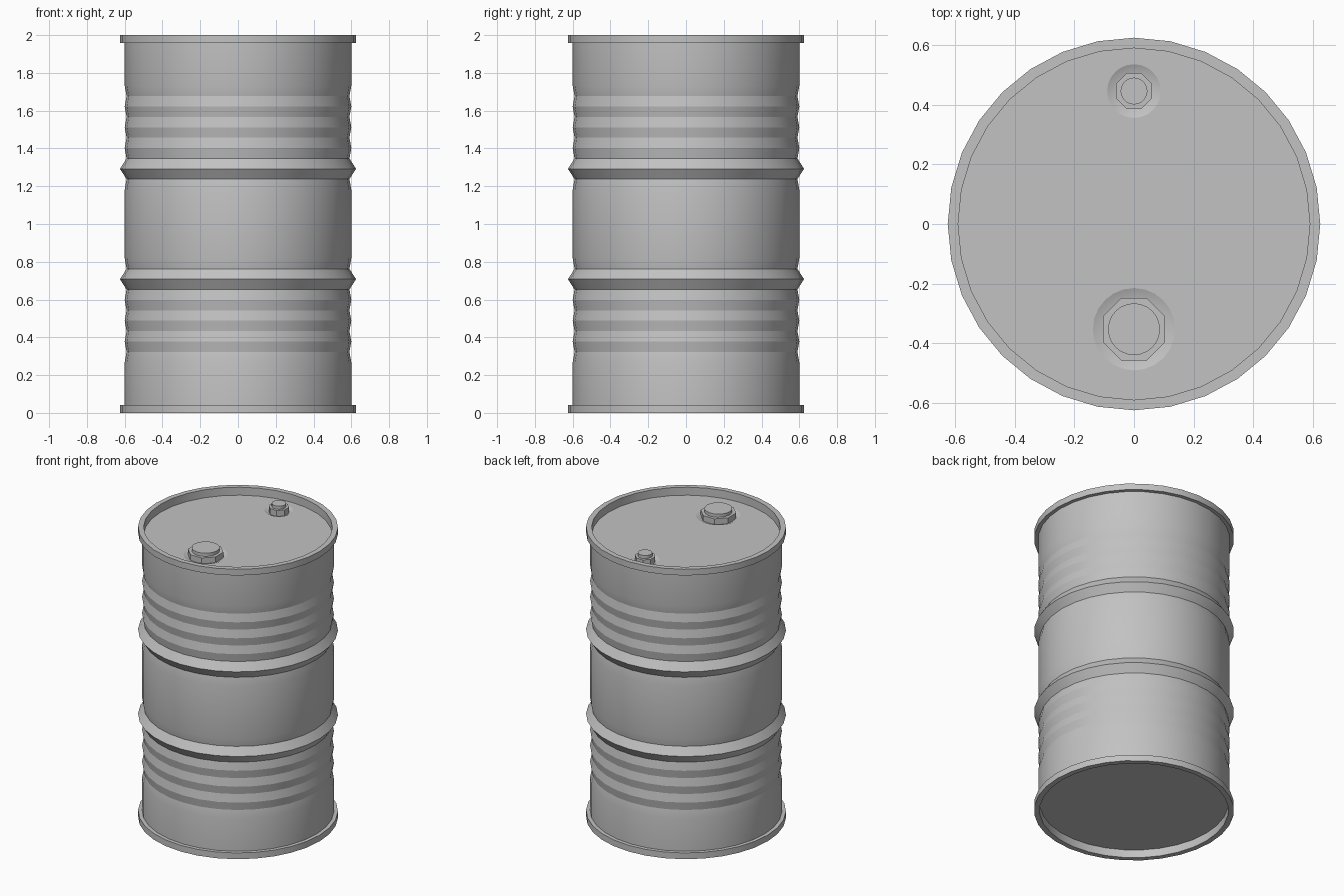
import bpy, bmesh, math

default = bpy.data.objects.get("Cube")
if default:
    bpy.data.objects.remove(default, do_unlink=True)

steel = bpy.data.materials.new("grey_steel")
steel.use_nodes = True
GREY = (0.54, 0.54, 0.54, 1)
steel.diffuse_color = GREY
steel.node_tree.nodes["Principled BSDF"].inputs["Base Color"].default_value = GREY

SIDES = 32
LID_Z, BASE_Z = 1.945, 0.055
BODY_R, RIM_R, INNER_R, GROOVE_R = 0.6, 0.625, 0.59, 0.59


def ring(bm, radius, z, sides, centre=(0, 0), turn=0.0):
    """Circle of vertices, counter-clockwise from above."""
    verts = []
    for i in range(sides):
        a = 2 * math.pi * i / sides + turn
        verts.append(bm.verts.new((centre[0] + radius * math.cos(a),
                                   centre[1] + radius * math.sin(a), z)))
    return verts


def lathe(bm, profile, sides, centre=(0, 0), turn=0.0, cap_start=False, cap_end=False):
    """Skin a list of (radius, z) points around a vertical axis."""
    rings = [ring(bm, r, z, sides, centre, turn) for r, z in profile]
    for low, high in zip(rings, rings[1:]):
        for i in range(sides):
            j = (i + 1) % sides
            bm.faces.new((low[i], low[j], high[j], high[i]))
    if cap_start:
        bm.faces.new(rings[0][::-1])
    if cap_end:
        bm.faces.new(rings[-1])


def finish(bm, name, angle):
    mesh = bpy.data.meshes.new(name)
    bm.to_mesh(mesh)
    bm.free()
    mesh.materials.append(steel)
    obj = bpy.data.objects.new(name, mesh)
    bpy.context.collection.objects.link(obj)
    bpy.ops.object.select_all(action='DESELECT')
    obj.select_set(True)
    bpy.context.view_layer.objects.active = obj
    bpy.ops.object.shade_smooth_by_angle(angle=math.radians(angle))
    return obj


# Upper half of the wall: rolling hoop, then shallow corrugations
upper = [(BODY_R, 1.18), (GROOVE_R, 1.238), (RIM_R, 1.292)]
for k in range(4):
    z = 1.347 + 0.11 * k
    upper += [(GROOVE_R, z), (BODY_R, z + 0.055)]
upper += [(BODY_R, 1.957), (RIM_R, 1.957), (RIM_R, 2), (INNER_R, 2), (INNER_R, LID_Z)]

# Lower half mirrors it about mid height
lower = [(r, 2 - z) for r, z in reversed(upper)]
bm = bmesh.new()
lathe(bm, lower + upper, SIDES, cap_start=True)
finish(bm, "drum_body", 15)

# Name, centre, dish radius, nut radius, cap radius
BUNGS = [("large_bung", (0, -0.353), 0.138, 0.113, 0.087),
         ("small_bung", (0, 0.446), 0.09, 0.065, 0.045)]
DISH_SIDES = 24
DISH_Z = LID_Z - 0.014

# Lid sheet with a round opening for each dish
bm = bmesh.new()
loops = [ring(bm, INNER_R, LID_Z, SIDES)]
loops += [ring(bm, dish, LID_Z, DISH_SIDES, c) for _, c, dish, _, _ in BUNGS]
edges = [bm.edges.new((loop[i - 1], loop[i])) for loop in loops for i in range(len(loop))]
bmesh.ops.triangle_fill(bm, use_beauty=True, edges=edges, normal=(0, 0, 1))
for face in bm.faces:
    face.normal_update()
    if face.normal.z < 0:
        face.normal_flip()
finish(bm, "lid", 15)

# Shallow dish, octagonal nut and round cap of each bung
for name, c, dish, nut, cap in BUNGS:
    bm = bmesh.new()
    lathe(bm, [(dish, LID_Z), (nut * 0.9, DISH_Z)], DISH_SIDES, c, cap_end=True)
    finish(bm, name + "_dish", 30)

    bm = bmesh.new()
    lathe(bm, [(nut, DISH_Z), (nut, LID_Z + 0.028)], 8, c, math.pi / 8,
          cap_start=True, cap_end=True)
    finish(bm, name + "_nut", 30)

    bm = bmesh.new()
    lathe(bm, [(cap, LID_Z), (cap, LID_Z + 0.05)], DISH_SIDES, c,
          cap_start=True, cap_end=True)
    finish(bm, name + "_cap", 30)
